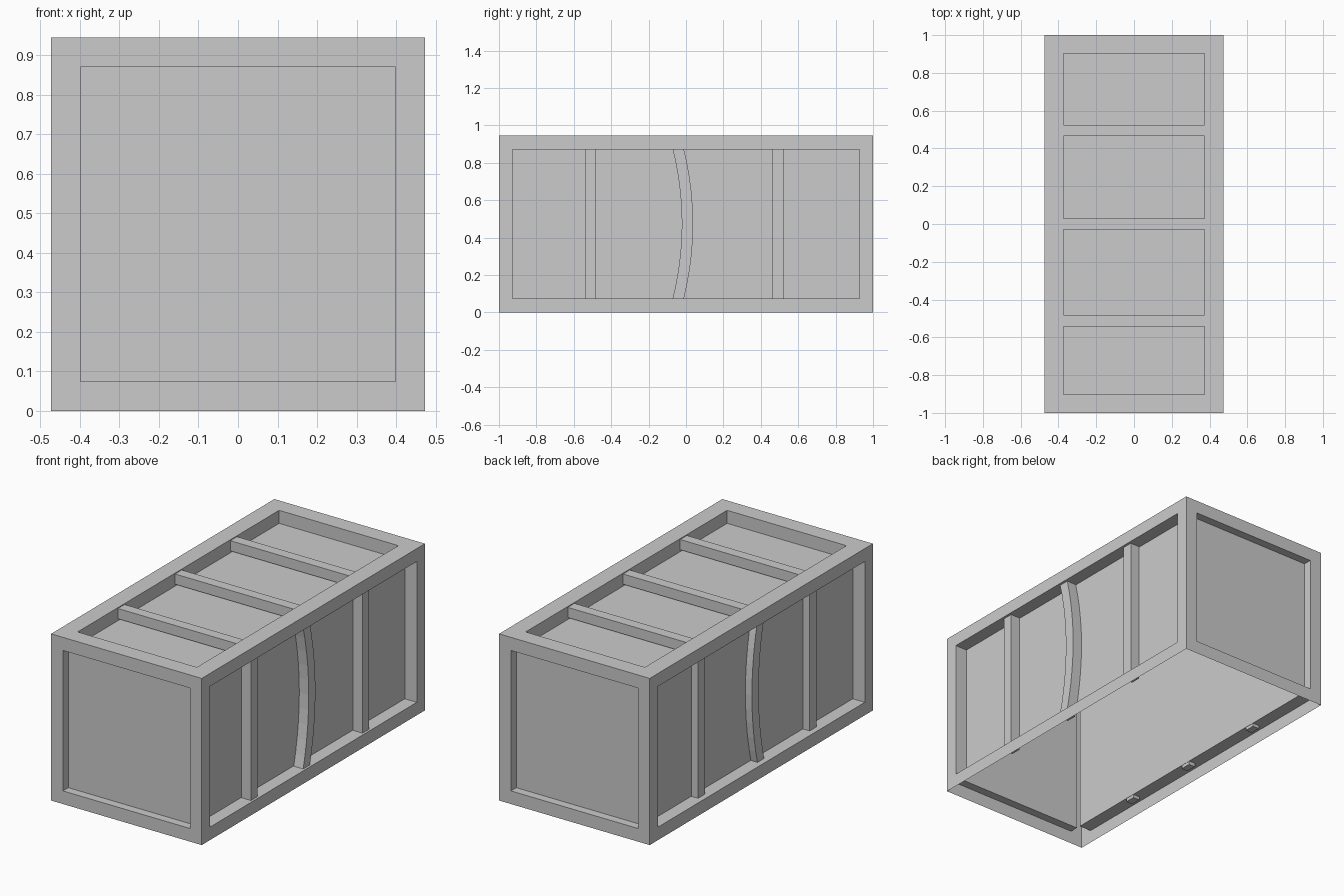
import bpy, bmesh, math
from mathutils import Vector

if "Cube" in bpy.data.objects:
    bpy.data.objects.remove(bpy.data.objects["Cube"])

W, L, H = 0.4725, 1.0, 0.945


def finish(name, bm):
    me = bpy.data.meshes.new(name)
    bm.to_mesh(me)
    bm.free()
    ob = bpy.data.objects.new(name, me)
    bpy.context.collection.objects.link(ob)
    return ob


def recessed_side(bm, centre, u, v, border_u, border_v, depth):
    """Framed wall: flat border, inward reveal and sunken panel."""
    c, u, v = Vector(centre), Vector(u), Vector(v)
    n = u.cross(v).normalized()
    ui, vi = u * (1 - border_u / u.length), v * (1 - border_v / v.length)

    def ring(a, b, off):
        return [bm.verts.new(c + a * s + b * t - n * off)
                for s, t in ((-1, -1), (1, -1), (1, 1), (-1, 1))]
    rings = [ring(u, v, 0), ring(ui, vi, 0), ring(ui, vi, depth)]
    for a, b in zip(rings, rings[1:]):
        for i in range(4):
            j = (i + 1) % 4
            bm.faces.new((a[i], a[j], b[j], b[i]))
    bm.faces.new(rings[2])


def box(name, lo, hi):
    bm = bmesh.new()
    bmesh.ops.create_cube(bm, size=1)
    for vert in bm.verts:
        vert.co = [(a + b) / 2 + k * (b - a) for a, b, k in zip(lo, hi, vert.co)]
    return finish(name, bm)


# Crate shell, open underneath
bm = bmesh.new()
h = H / 2
for s in (-1, 1):
    recessed_side(bm, (0, s * L, h), (-s * W, 0, 0), (0, 0, h), 0.0745, 0.0745, 0.048)
    recessed_side(bm, (s * W, 0, h), (0, s * L, 0), (0, 0, h), 0.073, 0.0735, 0.075)
recessed_side(bm, (0, 0, H), (W, 0, 0), (0, L, 0), 0.0985, 0.0975, 0.074)
bmesh.ops.remove_doubles(bm, verts=bm.verts, dist=1e-4)
finish("crate_shell", bm)

# Slats across the lid
for i, y in enumerate((-0.512, 0.0, 0.495)):
    box(f"lid_slat_{i + 1}", (-0.385, y - 0.03, 0.882), (0.385, y + 0.03, 0.94))


# Bowed batten: curved strip of rectangular sections
def bowed_batten(name, x0, x1, z0, z1, steps=10):
    bm = bmesh.new()
    rings = []
    for i in range(steps + 1):
        t = i / steps
        y = 0.008 - 0.054 * (2 * t - 1) ** 2
        z = z0 + (z1 - z0) * t
        rings.append([bm.verts.new((x, y + d, z)) for x, d in
                      ((x0, -0.03), (x1, -0.03), (x1, 0.03), (x0, 0.03))])
    for a, b in zip(rings, rings[1:]):
        for i in range(4):
            j = (i + 1) % 4
            bm.faces.new((a[i], a[j], b[j], b[i]))
    bm.faces.new(rings[0][::-1])
    bm.faces.new(rings[-1])
    return finish(name, bm)


# Battens on both long sides
for side, x0, x1 in (("right", 0.4, 0.459), ("left", -0.44, -0.399)):
    for pos, y in (("front", -0.51), ("back", 0.49)):
        box(f"{side}_{pos}_batten", (x0, y - 0.03, 0.055), (x1, y + 0.03, 0.893))
    bowed_batten(f"{side}_bowed_batten", x0, x1, 0.055, 0.893)
